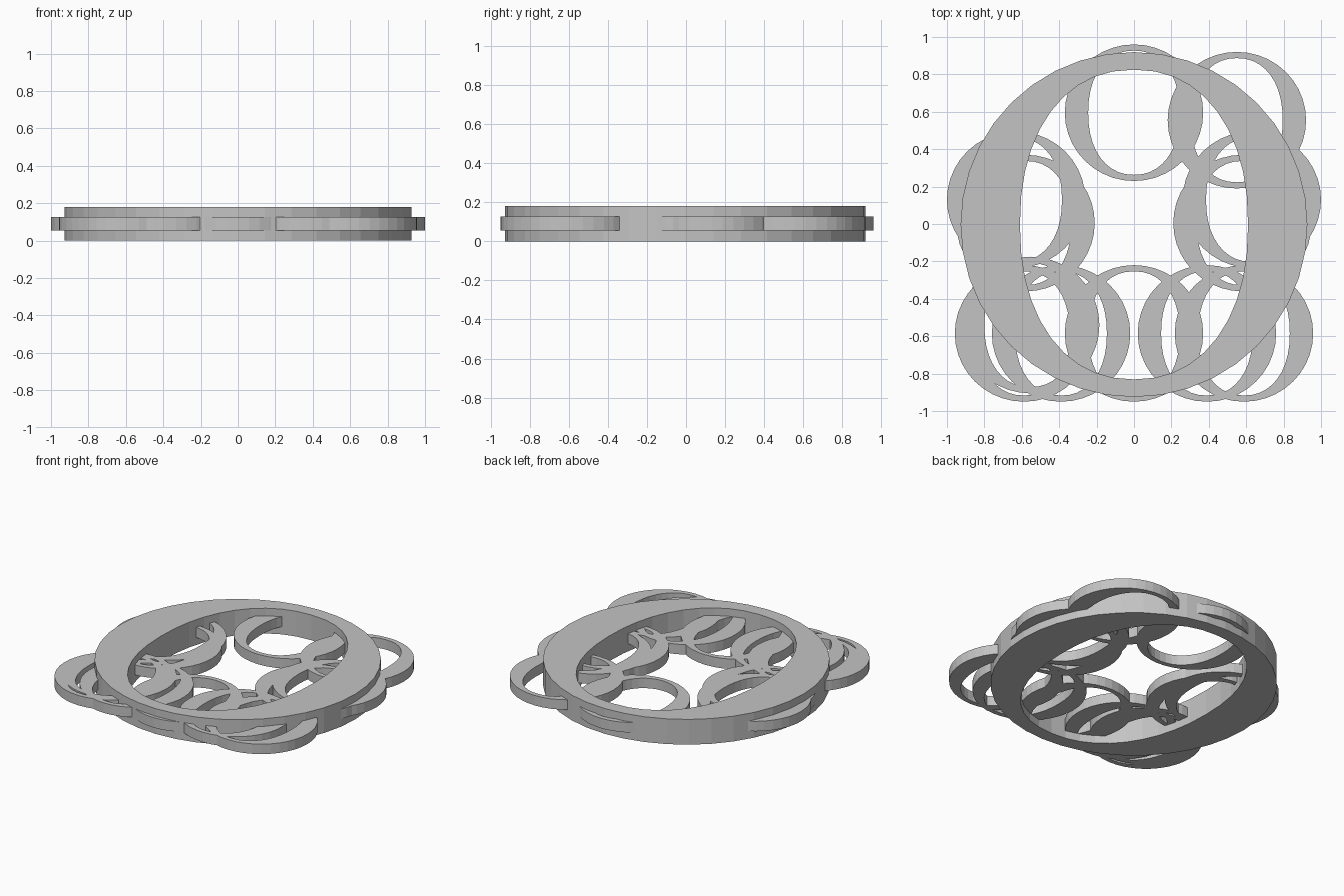
import bpy, bmesh
from math import sin, cos, pi, copysign

if "Cube" in bpy.data.objects:
    bpy.data.objects.remove(bpy.data.objects["Cube"], do_unlink=True)

grey = bpy.data.materials.new("light_grey")
grey.use_nodes = True
colour = (0.55, 0.55, 0.55, 1)
grey.diffuse_color = colour
grey.node_tree.nodes["Principled BSDF"].inputs["Base Color"].default_value = colour


def oval(rx, ry, power, count):
    """Points of a slightly squared oval."""
    points = []
    for i in range(count):
        c, s = cos(2 * pi * i / count), sin(2 * pi * i / count)
        points.append((rx * copysign(abs(c) ** (2 / power), c),
                       ry * copysign(abs(s) ** (2 / power), s)))
    return points


def ring(name, centre, outer, inner, z0, z1, count):
    """Flat band with an oval outline and a narrower oval hole."""
    bm = bmesh.new()
    loops = []
    for radii, power, z in ((outer, 2, z0), (outer, 2, z1), (inner, 2.2, z1), (inner, 2.2, z0)):
        loops.append([bm.verts.new((x, y, z)) for x, y in oval(*radii, power, count)])
    for k in range(4):
        a, b = loops[k], loops[(k + 1) % 4]
        for i in range(count):
            j = (i + 1) % count
            bm.faces.new((a[i], a[j], b[j], b[i]))
    bmesh.ops.recalc_face_normals(bm, faces=bm.faces)
    mesh = bpy.data.meshes.new(name)
    bm.to_mesh(mesh)
    bm.free()
    mesh.materials.append(grey)
    obj = bpy.data.objects.new(name, mesh)
    obj.location = (*centre, 0)
    bpy.context.collection.objects.link(obj)


# Thick main ring
ring("main_ring", (0, -0.003), (0.927, 0.922), (0.61, 0.828), 0, 0.18, 40)


# Thin small rings set at mid height
def small_ring(name, x, y):
    ring(name, (x, y), (0.37, 0.365), (0.245, 0.332), 0.055, 0.126, 40)


for side, sign in (("left", 1), ("right", -1)):
    small_ring(side + "_upper_ring", sign * 0.63, 0.13)
    small_ring(side + "_middle_ring", sign * 0.58, 0.005)
    small_ring(side + "_corner_ring", sign * 0.588, -0.585)
    small_ring(side + "_front_ring", sign * 0.39, -0.585)

small_ring("back_ring", 0, 0.595)
small_ring("front_ring", 0, -0.585)
small_ring("left_back_ring", 0.55, 0.555)
small_ring("right_inner_corner_ring", -0.555, -0.54)
